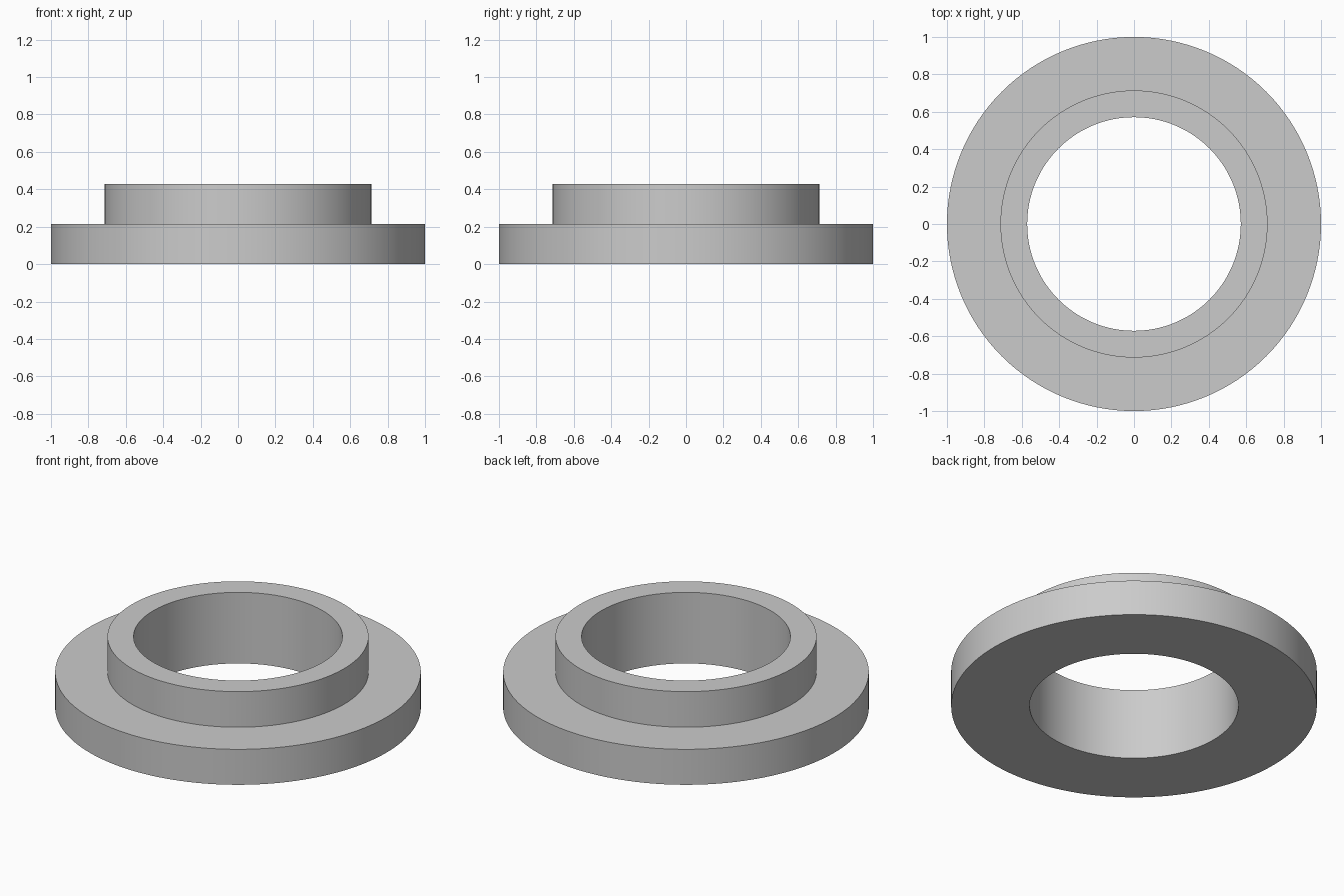
import bpy
import bmesh
from math import cos, sin, tau, radians

if "Cube" in bpy.data.objects:
    bpy.data.objects.remove(bpy.data.objects["Cube"], do_unlink=True)

SEGMENTS = 128
FLANGE_RADIUS, HUB_RADIUS, BORE_RADIUS = 1.0, 0.714, 0.571
FLANGE_TOP, HUB_TOP = 0.214, 0.429

# Plain grey metal
grey = bpy.data.materials.new("grey_metal")
grey.use_nodes = True
colour = (0.6, 0.6, 0.6, 1.0)
grey.diffuse_color = colour
grey.node_tree.nodes["Principled BSDF"].inputs["Base Color"].default_value = colour


def lathe(name, profile, material):
    """Revolve a closed (radius, height) profile around z."""
    bm = bmesh.new()
    rings = [[bm.verts.new((r * cos(tau * i / SEGMENTS), r * sin(tau * i / SEGMENTS), z))
              for i in range(SEGMENTS)] for r, z in profile]
    for a, b in zip(rings, rings[1:] + rings[:1]):
        for i in range(SEGMENTS):
            j = (i + 1) % SEGMENTS
            bm.faces.new((a[i], a[j], b[j], b[i]))
    bmesh.ops.recalc_face_normals(bm, faces=bm.faces)
    mesh = bpy.data.meshes.new(name)
    bm.to_mesh(mesh)
    bm.free()
    mesh.materials.append(material)
    obj = bpy.data.objects.new(name, mesh)
    bpy.context.collection.objects.link(obj)
    bpy.ops.object.select_all(action='DESELECT')
    obj.select_set(True)
    bpy.context.view_layer.objects.active = obj
    bpy.ops.object.shade_smooth_by_angle(angle=radians(30))
    return obj


# Wide flange, raised hub and through bore in one turned profile
lathe("flanged_bushing", [
    (BORE_RADIUS, 0),
    (FLANGE_RADIUS, 0),
    (FLANGE_RADIUS, FLANGE_TOP),
    (HUB_RADIUS, FLANGE_TOP),
    (HUB_RADIUS, HUB_TOP),
    (BORE_RADIUS, HUB_TOP),
], grey)
